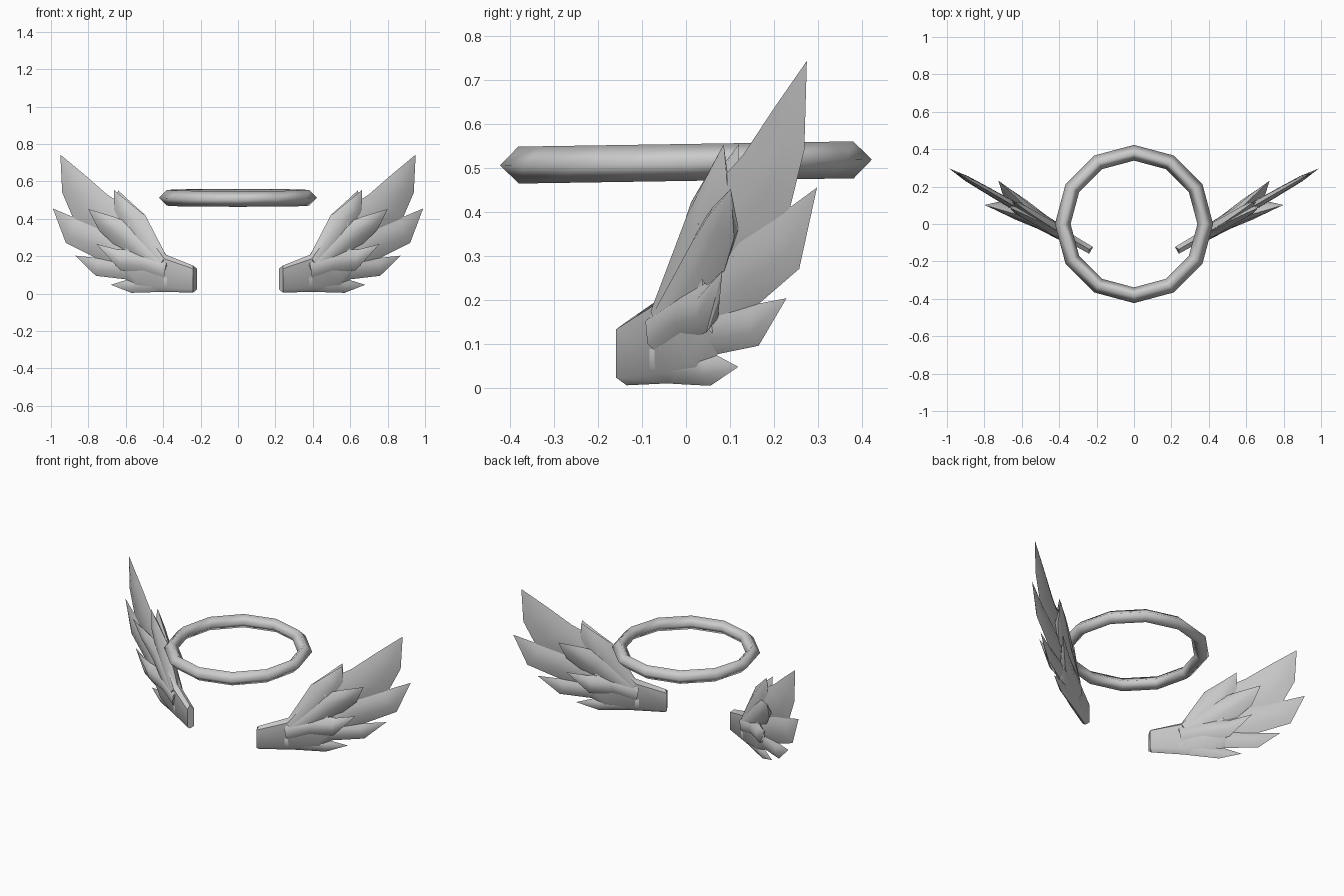
import bpy, bmesh, math
from mathutils import Vector

cube = bpy.data.objects.get("Cube")
if cube:
    bpy.data.objects.remove(cube, do_unlink=True)

grey = bpy.data.materials.new("plain grey")
grey.use_nodes = True
grey.diffuse_color = (0.6, 0.6, 0.6, 1)
grey.node_tree.nodes["Principled BSDF"].inputs["Base Color"].default_value = grey.diffuse_color

SWEEP = math.radians(30)
OUT = Vector((math.sin(SWEEP), -math.cos(SWEEP), 0))  # outward normal of the wing sheet


def smooth(obj, angle):
    obj.data.materials.append(grey)
    bpy.ops.object.select_all(action='DESELECT')
    obj.select_set(True)
    bpy.context.view_layer.objects.active = obj
    bpy.ops.object.shade_smooth_by_angle(angle=math.radians(angle))


def on_wing(p, d, side):
    """Place an (x, z) outline point on the swept wing sheet, lifted by d."""
    x = p[0] - abs(d) * OUT.x
    v = Vector((x, -0.135 + (x - 0.24) * math.tan(SWEEP), p[1])) + OUT * d
    return (v.x * side, v.y, v.z)


def feather(name, side, upper, lower, tip=None, lift=0.0, thick=0.025, edge=0.3):
    """Loft six-sided sections between an upper and a lower edge, closing at a tip."""
    bm = bmesh.new()
    n = len(upper)
    rings = []
    for i, (u, l) in enumerate(zip(upper, lower)):
        u, l = Vector(u), Vector(l)
        d = lift * (i / n) ** 1.5
        t = thick * (1 - 0.6 * i / n) if tip else thick * (0.65 + 0.35 * i / (n - 1))
        a, b = u.lerp(l, edge), u.lerp(l, 1 - edge)
        section = ((u, d), (a, d + t), (b, d + t), (l, d), (b, d - t), (a, d - t))
        rings.append([bm.verts.new(on_wing(p, h, side)) for p, h in section])
    for r, s in zip(rings, rings[1:]):
        for j in range(6):
            k = (j + 1) % 6
            bm.faces.new((r[j], r[k], s[k], s[j]))
    bm.faces.new(rings[0])
    if tip:
        point = bm.verts.new(on_wing(tip, lift, side))
        for j in range(6):
            bm.faces.new((rings[-1][j], rings[-1][(j + 1) % 6], point))
    else:
        bm.faces.new(rings[-1])
    bmesh.ops.recalc_face_normals(bm, faces=bm.faces)
    mesh = bpy.data.meshes.new(name)
    bm.to_mesh(mesh)
    bm.free()
    obj = bpy.data.objects.new(name, mesh)
    bpy.context.collection.objects.link(obj)
    smooth(obj, 50)


for side, label in ((1, "left"), (-1, "right")):
    # Wing root, a flattened sleeve
    feather(label + "_wing_root", side,
            [(.24, .15), (.39, .21), (.5, .38), (.58, .42)],
            [(.24, .005), (.42, .01), (.55, .02), (.62, .1)], thick=0.032, edge=0.12)
    # Long flight feathers, top to bottom
    feather(label + "_flight_feather_top", side,
            [(.4, .2), (.56, .44), (.7, .53), (.82, .635)],
            [(.48, .1), (.72, .3), (.88, .4), (.94, .54)], (.95, .743))
    feather(label + "_flight_feather_upper", side,
            [(.45, .18), (.7, .36), (.86, .4)],
            [(.5, .08), (.74, .18), (.92, .27)], (.99, .455))
    feather(label + "_flight_feather_lower", side,
            [(.42, .16), (.6, .19), (.75, .19)],
            [(.42, .04), (.59, .075), (.76, .095)], (.87, .203))
    feather(label + "_flight_feather_bottom", side,
            [(.38, .12), (.5, .1), (.58, .078)],
            [(.38, .01), (.5, .006), (.57, .004)], (.68, .047))
    # Short covering feathers fanned out on both faces
    for face, where in ((1, "outer"), (-1, "inner")):
        base = f"{label}_{where}_cover_feather_"
        feather(base + "top", side,
                [(.385, .205), (.5, .42), (.58, .485)],
                [(.45, .1), (.62, .3), (.665, .42)], (.662, .553), 0.02 * face, 0.035)
        feather(base + "middle", side,
                [(.4, .2), (.56, .37), (.66, .41)],
                [(.46, .1), (.64, .24), (.745, .34)], (.8, .452), 0.075 * face, 0.036)
        feather(base + "bottom", side,
                [(.38, .19), (.54, .24), (.64, .235)],
                [(.4, .06), (.5, .105), (.63, .125)], (.757, .265), 0.07 * face, 0.036)

# Halo ring, very slightly tipped
bpy.ops.mesh.primitive_torus_add(major_segments=12, minor_segments=4, major_radius=0.381,
                                 minor_radius=0.042, location=(0, 0, 0.512),
                                 rotation=(math.radians(0.9), 0, 0))
halo = bpy.context.object
halo.name = "halo_ring"
smooth(halo, 95)
